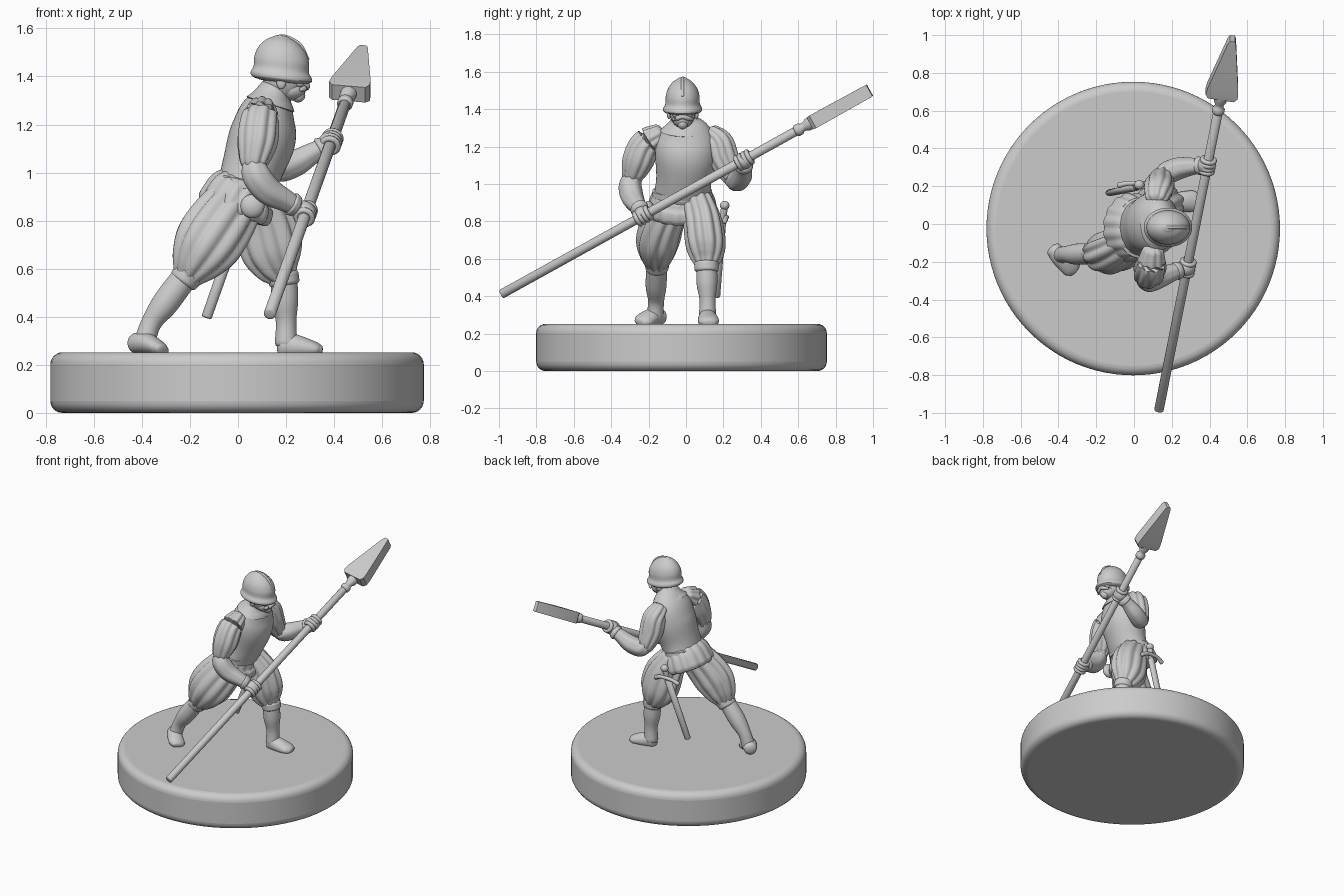
import bpy, bmesh, math
from mathutils import Vector

X, Y, Z = Vector((1, 0, 0)), Vector((0, 1, 0)), Vector((0, 0, 1))


def finish(obj, name, angle=50):
    obj.name = name
    bpy.ops.object.select_all(action='DESELECT')
    obj.select_set(True)
    bpy.context.view_layer.objects.active = obj
    bpy.ops.object.shade_smooth_by_angle(angle=math.radians(angle))
    return obj


def spline(pts, sub):
    """Catmull-Rom through (x, y, z, ru, rv) points."""
    pts = [Vector(p) for p in pts]
    ext = [2 * pts[0] - pts[1]] + pts + [2 * pts[-1] - pts[-2]]
    out = []
    for i in range(len(pts) - 1):
        a, b, c, d = ext[i:i + 4]
        for k in range(sub):
            t = k / sub
            out.append(0.5 * (2 * b + (c - a) * t + (2 * a - 5 * b + 4 * c - d) * t * t
                              + (3 * b - a - 3 * c + d) * t ** 3))
    return out + [pts[-1]]


def tube(name, pts, seg=32, sub=6, lobes=0, amp=0.0, cap=0.5, axis=None, floor=None, angle=50):
    """Elliptical loft along a path; optional puffed lobes, domed ends and flat sole."""
    pts = [p if len(p) == 5 else (*p, p[3]) for p in pts]
    path = spline(pts, sub)
    pos = [Vector(p[:3]) for p in path]
    rings = []
    n = len(path)
    for i in range(n):
        t = axis or (pos[min(i + 1, n - 1)] - pos[max(i - 1, 0)]).normalized()
        ends = [(0, 1)]
        if cap and i in (0, n - 1):
            ends = [(math.sin(a), math.cos(a)) for a in (0, .4, .8, 1.15, 1.4)]
            if i == 0:
                ends = [(-s, c) for s, c in reversed(ends)]
        ref = X if abs(t.y) > 0.8 else Y
        v = (ref - t * t.dot(ref)).normalized()
        u = v.cross(t)
        for s, c in ends:
            mid = pos[i] + t * s * cap * min(path[i][3], path[i][4])
            ring = []
            for k in range(seg):
                a = 2 * math.pi * (k + 0.5) / seg
                f = c * (1 - amp + amp * abs(math.sin(lobes * a / 2)) if lobes else 1)
                co = mid + u * path[i][3] * f * math.cos(a) + v * path[i][4] * f * math.sin(a)
                if floor is not None:
                    co.z = max(co.z, floor)
                ring.append(co)
            rings.append(ring)
    bm = bmesh.new()
    vs = [[bm.verts.new(co) for co in r] for r in rings]
    for r0, r1 in zip(vs, vs[1:]):
        for k in range(seg):
            bm.faces.new((r0[k], r0[k - 1], r1[k - 1], r1[k]))
    bm.faces.new(vs[0])
    bm.faces.new(vs[-1][::-1])
    bmesh.ops.recalc_face_normals(bm, faces=bm.faces)
    me = bpy.data.meshes.new(name)
    bm.to_mesh(me)
    bm.free()
    obj = bpy.data.objects.new(name, me)
    bpy.context.collection.objects.link(obj)
    return finish(obj, name, angle)


def ball(name, loc, scale):
    bpy.ops.mesh.primitive_uv_sphere_add(segments=24, ring_count=14, radius=1, location=loc)
    bpy.context.object.scale = scale
    return finish(bpy.context.object, name)


# Round base with softened rims
bpy.ops.mesh.primitive_cylinder_add(vertices=96, radius=0.777, depth=0.252, location=(-0.004, -0.024, 0.126))
bev = bpy.context.object.modifiers.new("round_rim", 'BEVEL')
bev.width, bev.segments, bev.limit_method = 0.05, 6, 'ANGLE'
finish(bpy.context.object, "base")

# Polearm: shaft, socket rings, wedge head
butt, top = Vector((0.132, -0.985, 0.412)), Vector((0.45, 0.62, 1.30))
d = (top - butt).normalized()
on_shaft = lambda y: butt + d * ((y - butt.y) / d.y)


def along(name, data, **kw):
    return tube(name, [(*on_shaft(y), *r) for y, *r in data], sub=1, **kw)


along("shaft", [(-0.985, .025), (0.61, .025)], seg=20, cap=0.2)
along("socket", [(.585, .026), (.592, .033), (.612, .033), (.62, .024), (.635, .024), (.65, .034), (.68, .034)],
      seg=20, cap=0)
q = math.sqrt(2)
along("spear_head", [(.672, .036 * q, .07 * q), (.69, .038 * q, .086 * q), (.725, .038 * q, .082 * q),
                     (.965, .036 * q, .022 * q), (.982, .034 * q, .013 * q)], seg=4, cap=0, angle=20)

# Legs, pants, feet
tube("front_pants", [(.06, .06, .90, .10, .09), (.11, .09, .79, .135, .105), (.14, .105, .68, .135, .108),
                     (.165, .11, .61, .105, .09), (.19, .11, .56, .062, .06)], seg=80, lobes=10, amp=.14)
tube("back_pants", [(.0, -.08, .89, .12, .10), (-.07, -.125, .79, .145, .115), (-.13, -.15, .70, .145, .118),
                    (-.18, -.155, .62, .11, .095), (-.215, -.155, .56, .062, .06)], seg=80, lobes=10, amp=.14)
tube("front_knee_band", [(.187, .11, .575, .066), (.193, .11, .54, .064)], cap=.3)
tube("back_knee_band", [(-.205, -.155, .58, .066), (-.227, -.155, .55, .062)], cap=.3)
tube("front_leg", [(.19, .11, .58, .055), (.195, .112, .47, .056), (.20, .115, .38, .043), (.20, .115, .29, .047)])
tube("back_leg", [(-.21, -.155, .58, .054), (-.30, -.16, .46, .056), (-.36, -.16, .375, .043), (-.39, -.165, .29, .045)])
tube("front_foot", [(.185, .113, .285, .055, .042), (.25, .117, .275, .048, .054), (.315, .122, .265, .033, .055),
                    (.34, .124, .26, .024, .04)], floor=.243)
tube("back_foot", [(-.425, -.135, .29, .042, .042), (-.385, -.18, .29, .045, .05), (-.335, -.225, .27, .034, .055),
                   (-.315, -.243, .262, .024, .04)], floor=.243)

# Torso armour, belt, skirt, collar
tube("cuirass", [(.025, -.02, .93, .115, .152), (.06, -.012, 1.02, .128, .148), (.10, 0, 1.14, .14, .165),
                 (.118, 0, 1.23, .122, .16), (.14, -.005, 1.30, .09, .125), (.155, -.01, 1.345, .06, .075)], seg=48)
tube("belt", [(.022, -.02, .935, .125, .162), (.03, -.02, .965, .125, .16)], cap=.1)
tube("skirt", [(.035, -.02, .95, .12, .158), (.01, -.02, .91, .15, .178), (-.01, -.02, .86, .163, .188),
               (-.02, -.02, .835, .155, .18)], seg=96, lobes=16, amp=.06, cap=.1)
tube("collar", [(.135, -.01, 1.285, .105, .128), (.148, -.01, 1.325, .075, .085), (.165, -.012, 1.36, .062, .064)], cap=.1)

# Arms: puffed upper sleeve, tapered forearm, elbow
arms = {
    "right": ([(.10, -.14, 1.265, .06), (.09, -.215, 1.215, .082), (.08, -.255, 1.13, .086), (.068, -.28, 1.055, .066),
               (.065, -.285, 1.02, .05)],
              [(.065, -.285, 1.04, .05), (.078, -.298, .985, .062), (.125, -.285, .925, .06), (.195, -.26, .885, .048),
               (.24, -.243, .86, .04)], -.23),
    "left": ([(.12, .13, 1.265, .06), (.13, .178, 1.215, .078), (.135, .205, 1.13, .08), (.145, .24, 1.055, .064),
              (.15, .255, 1.02, .05)],
             [(.15, .25, 1.045, .05), (.175, .27, 1.02, .06), (.24, .295, 1.04, .058), (.31, .305, 1.08, .046),
              (.36, .31, 1.105, .04)], .31)}
for side, (upper, fore, hand_y) in arms.items():
    tube(side + "_puffed_sleeve", upper, seg=72, lobes=9, amp=.14)
    tube(side + "_forearm", fore, seg=48, lobes=6, amp=.05)
    wrist = Vector(fore[-1][:3])
    tube(side + "_cuff", [(*wrist.lerp(Vector(fore[-2][:3]), .35), .05), (*wrist, .045)], cap=.3)
    c = on_shaft(hand_y)
    ball(side + "_palm", c.lerp(wrist, .2), (.05, .046, .046))
    # Fingers curled round the shaft
    for k in range(4):
        bpy.ops.mesh.primitive_torus_add(location=c + d * (k - 1.5) * .022, major_radius=.033, minor_radius=.013,
                                         major_segments=20, minor_segments=8,
                                         rotation=d.to_track_quat('Z', 'Y').to_euler())
        finish(bpy.context.object, f"{side}_finger_{k}")

# Head, face and beard
tube("neck", [(.155, -.015, 1.30, .055), (.175, -.018, 1.40, .055)])
ball("head", (.19, -.018, 1.395), (.088, .072, .095))
ball("jaw", (.222, -.018, 1.345), (.06, .055, .045))
ball("beard", (.25, -.018, 1.322), (.03, .028, .03))
tube("nose", [(.272, -.018, 1.405, .011), (.291, -.018, 1.375, .014)], seg=12)
tube("moustache", [(.262, -.07, 1.345, .008), (.281, -.045, 1.352, .013), (.288, -.018, 1.36, .013),
                   (.281, .009, 1.352, .013), (.262, .034, 1.345, .008)], seg=12)
for s in (-1, 1):
    side = "left" if s > 0 else "right"
    ball(side + "_ear", (.18, -.018 + s * .073, 1.375), (.02, .012, .028))
    ball(side + "_cheek", (.255, -.018 + s * .035, 1.372), (.022, .02, .018))
    ball(side + "_eye", (.267, -.018 + s * .027, 1.396), (.010, .012, .008))

# Helmet: dome with flared brim and a low crest
lean = Vector((.12, 0, 1)).normalized()
tube("helmet", [(.18, -.018, 1.392, .128, .104), (.18, -.018, 1.406, .128, .103), (.18, -.018, 1.43, .116, .092),
                (.182, -.018, 1.47, .115, .09), (.183, -.018, 1.51, .10, .078), (.183, -.018, 1.545, .068, .052),
                (.183, -.018, 1.566, .028, .02)], seg=48, cap=.2, axis=lean)
tube("helmet_crest", [(.075, -.018, 1.46, .008), (.105, -.018, 1.53, .008), (.18, -.018, 1.567, .008),
                      (.255, -.018, 1.535, .008), (.29, -.018, 1.47, .008)], seg=12)

# Sheathed sword at the left hip
tube("scabbard", [(.01, .195, .80, .024, .02), (-.13, .165, .40, .022, .018)], seg=16, sub=1, cap=.3)
tube("sword_grip", [(.01, .195, .80, .017), (.025, .205, .87, .019)], seg=16, cap=.2)
ball("sword_pommel", (.028, .207, .885), (.027, .025, .025))
tube("sword_guard", [(-.08, .205, .80, .015), (-.03, .215, .82, .013), (.05, .215, .82, .013), (.10, .205, .80, .015)],
     seg=12)
ball("belt_pouch", (.06, -.20, .86), (.05, .03, .05))
